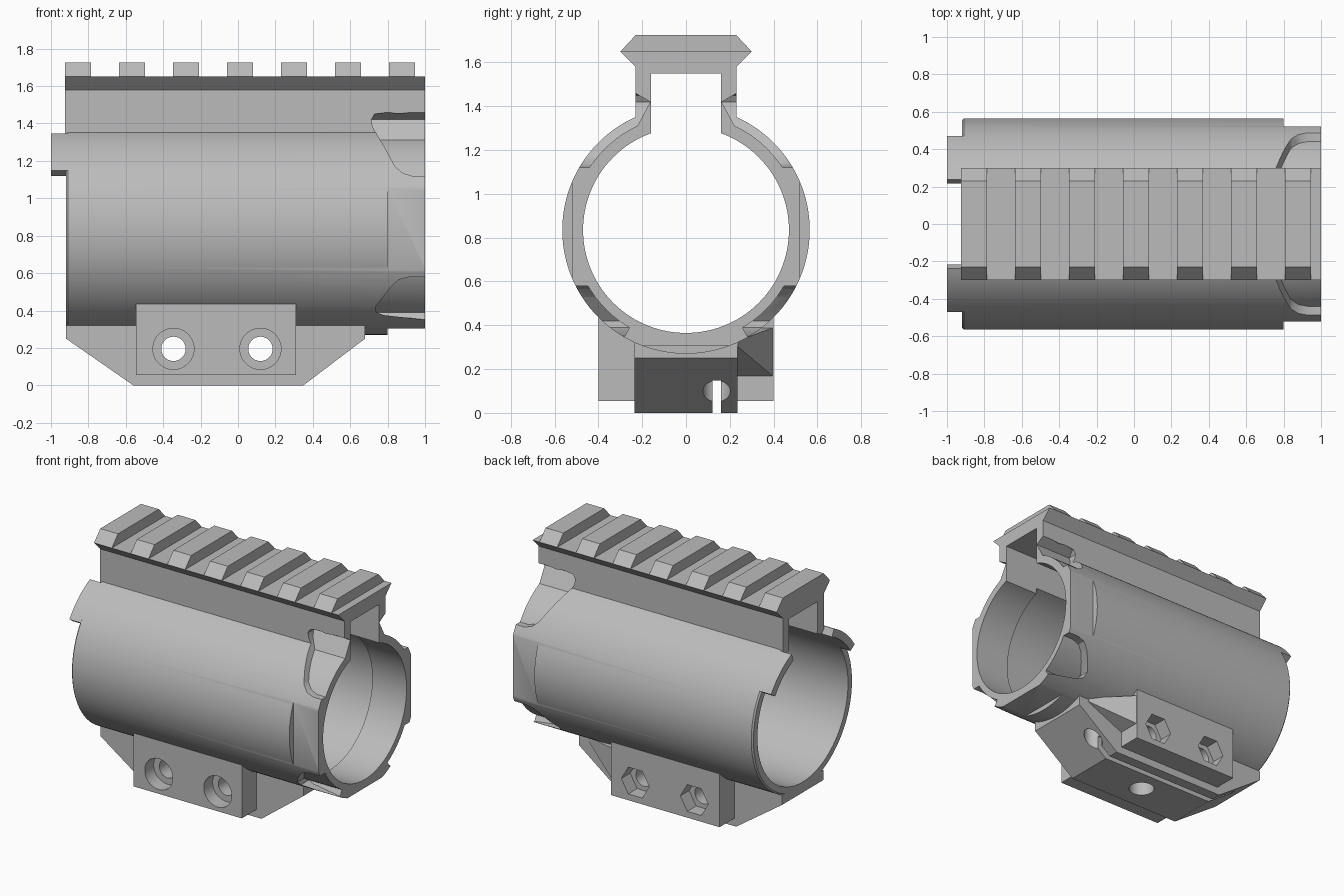
import bpy, bmesh, math
from mathutils import Matrix, Vector

if "Cube" in bpy.data.objects:
    bpy.data.objects.remove(bpy.data.objects["Cube"], do_unlink=True)

AXIS_Z = 0.835          # height of the bore axis
OUTER, BORE, WIDE_BORE = 0.565, 0.47, 0.51

grey = bpy.data.materials.new("satin_grey")
grey.use_nodes = True
grey.diffuse_color = (0.5, 0.5, 0.5, 1)
grey.node_tree.nodes["Principled BSDF"].inputs["Base Color"].default_value = (0.5, 0.5, 0.5, 1)


def finish(bm, name):
    bmesh.ops.recalc_face_normals(bm, faces=bm.faces)
    mesh = bpy.data.meshes.new(name)
    bm.to_mesh(mesh)
    bm.free()
    mesh.materials.append(grey)
    obj = bpy.data.objects.new(name, mesh)
    bpy.context.collection.objects.link(obj)
    return obj


def prism(name, points, shift):
    """Extrude a closed outline of 3D points along a vector."""
    bm = bmesh.new()
    face = bm.faces.new([bm.verts.new(p) for p in points])
    out = bmesh.ops.extrude_face_region(bm, geom=[face])
    moved = [g for g in out["geom"] if isinstance(g, bmesh.types.BMVert)]
    bmesh.ops.translate(bm, verts=moved, vec=shift)
    return finish(bm, name)


def along_x(name, yz, x0, x1):
    return prism(name, [(x0, y, z) for y, z in yz], (x1 - x0, 0, 0))


def along_y(name, xz, y0, y1):
    return prism(name, [(x, y0, z) for x, z in xz], (0, y1 - y0, 0))


def box(name, x0, x1, y0, y1, z0, z1):
    return along_x(name, [(y0, z0), (y1, z0), (y1, z1), (y0, z1)], x0, x1)


def rod(name, radius, start, end, sides=48, turn=0):
    """Cylinder between two points."""
    a, b = Vector(start), Vector(end)
    rot = (b - a).to_track_quat('Z', 'Y').to_matrix().to_4x4()
    bm = bmesh.new()
    bmesh.ops.create_cone(bm, cap_ends=True, segments=sides, radius1=radius, radius2=radius,
                          depth=(b - a).length,
                          matrix=Matrix.Translation((a + b) / 2) @ rot @ Matrix.Rotation(turn, 4, 'Z'))
    return finish(bm, name)


def combine(target, tool, operation='DIFFERENCE', keep=False):
    mod = target.modifiers.new("combine", 'BOOLEAN')
    mod.operation, mod.solver, mod.object = operation, 'EXACT', tool
    bpy.context.view_layer.objects.active = target
    bpy.ops.object.modifier_apply(modifier=mod.name)
    if not keep:
        bpy.data.objects.remove(tool, do_unlink=True)


def arc(radius, a0, a1, side, steps=16):
    angles = [math.radians(a0 + (a1 - a0) * i / steps) for i in range(steps + 1)]
    return [(side * radius * math.cos(a), AXIS_Z + radius * math.sin(a)) for a in angles]


# Sleeve: revolved wall with a stepped bore and a chamfered end
wall = [(1, BORE), (1, OUTER), (-0.91, OUTER), (-0.92, 0.555),
        (-0.92, WIDE_BORE), (0.73, WIDE_BORE), (0.73, BORE)]
bm = bmesh.new()
loop = [bm.verts.new((x, 0, AXIS_Z + r)) for x, r in wall]
edges = [bm.edges.new((loop[i], loop[i - 1])) for i in range(len(loop))]
bmesh.ops.spin(bm, geom=loop + edges, cent=(0, 0, AXIS_Z), axis=(1, 0, 0),
               angle=math.tau, steps=120, use_merge=True)
bmesh.ops.remove_doubles(bm, verts=bm.verts, dist=0.0001)
sleeve = finish(bm, "sleeve")

# Open channel along the top, flats around the socket end
combine(sleeve, box("cutter", -1.2, 1.2, -0.16, 0.16, 1, 1.6))
combine(sleeve, box("cutter", 0.8, 1.2, -0.5, 0.5, 0.1, 0.305))
for side in (-1, 1):
    combine(sleeve, box("cutter", 0.8, 1.2, side * 0.52, side * 0.7, 0.4, 1.3))

# Rail: dovetail head on two legs
half = [(0.16, 1.55), (0.16, 1.335), (0.23, 1.32), (0.23, 1.58), (0.30, 1.65)]
rail = along_x("top_rail", half + [(-y, z) for y, z in reversed(half)], -0.925, 1)

# Pockets at the four corners of the socket end
upper_side = [(1.1, 1.12), (0.93, 1.12), (0.88, 1.135), (0.84, 1.17), (0.78, 1.28), (0.72, 1.38),
              (0.712, 1.42), (0.73, 1.45), (0.8, 1.46), (0.86, 1.452), (0.93, 1.46), (1.1, 1.455)]
lower_side = [(1.1, 0.58), (0.92, 0.58), (0.86, 0.565), (0.82, 0.53),
              (0.735, 0.42), (0.74, 0.39), (0.78, 0.375), (1.1, 0.34)]
for side in (-1, 1):
    upper = arc(0.525, 22, 65, side) + [(side * y, z) for y, z in
                                        ((0.163, 1.42), (0.24, 1.465), (0.7, 1.465), (0.7, 1.03))]
    lower = arc(0.515, -60, -25, side) + arc(0.7, -25, -60, side)
    for section, outline in ((upper, upper_side), (lower, lower_side)):
        pocket = along_x("cutter", section, 0.6, 1.05)
        combine(pocket, along_y("cutter", outline, -0.9, 0.9), 'INTERSECT')
        if section is upper:
            combine(rail, pocket, keep=True)
        combine(sleeve, pocket)

# Rail teeth
teeth = []
for i in range(7):
    x = -0.925 + i * 0.2885
    teeth.append(along_x(f"rail_tooth_{i + 1}", [(-0.30, 1.65), (0.30, 1.65), (0.23, 1.725), (-0.23, 1.725)],
                         x, x + 0.14))

# Locating tabs at the open end
tabs = [along_x(name, arc(WIDE_BORE, 33.7, 65, side) + arc(OUTER, 65, 33.7, side), -1, -0.91)
        for name, side in (("right_tab", -1), ("left_tab", 1))]

# Lower clamp: tapered foot, cross block and gusset
clamp = along_y("lower_clamp", [(-0.92, 0.32), (-0.92, 0.25), (-0.56, 0), (0.35, 0),
                                (0.68, 0.25), (0.68, 0.32)], -0.235, 0.235)
combine(clamp, box("block", -0.545, 0.31, -0.4, 0.4, 0.055, 0.435), 'UNION')
bm = bmesh.new()
for p in ((0.3, 0.4, 0.165), (0.3, 0.4, 0.39), (0.3, 0.2, 0.165), (0.3, 0.2, 0.39),
          (0.6, 0.2, 0.30), (0.6, 0.24, 0.30), (0.6, 0.24, 0.33), (0.6, 0.2, 0.33)):
    bm.verts.new(p)
bmesh.ops.convex_hull(bm, input=bm.verts)
combine(clamp, finish(bm, "gusset"), 'UNION')
combine(clamp, rod("cutter", 0.535, (-1.2, 0, AXIS_Z), (1.2, 0, AXIS_Z), 120))

# Bolt holes with round counterbores in front and hex nut seats behind
for x in (-0.345, 0.12):
    combine(clamp, rod("cutter", 0.065, (x, -0.6, 0.195), (x, 0.6, 0.195)))
    combine(clamp, rod("cutter", 0.11, (x, -0.6, 0.195), (x, -0.3, 0.195)))
    combine(clamp, rod("cutter", 0.11, (x, 0.3, 0.195), (x, 0.6, 0.195), 6, math.pi / 6))

# Clamping slot, relief hole and bottom hole
combine(clamp, box("cutter", -1.2, 1.2, 0.12, 0.16, -0.1, 0.147))
combine(clamp, rod("cutter", 0.0625, (0.48, 0.14, -0.1), (0.48, 0.14, 0.25)))
combine(clamp, rod("cutter", 0.085, (-0.1, -0.04, -0.1), (-0.1, -0.04, 0.2)))

# Smooth shading with crisp edges
bpy.ops.object.select_all(action='DESELECT')
for obj in [sleeve, rail, clamp] + teeth + tabs:
    obj.select_set(True)
bpy.context.view_layer.objects.active = sleeve
bpy.ops.object.shade_smooth_by_angle(angle=math.radians(25))
